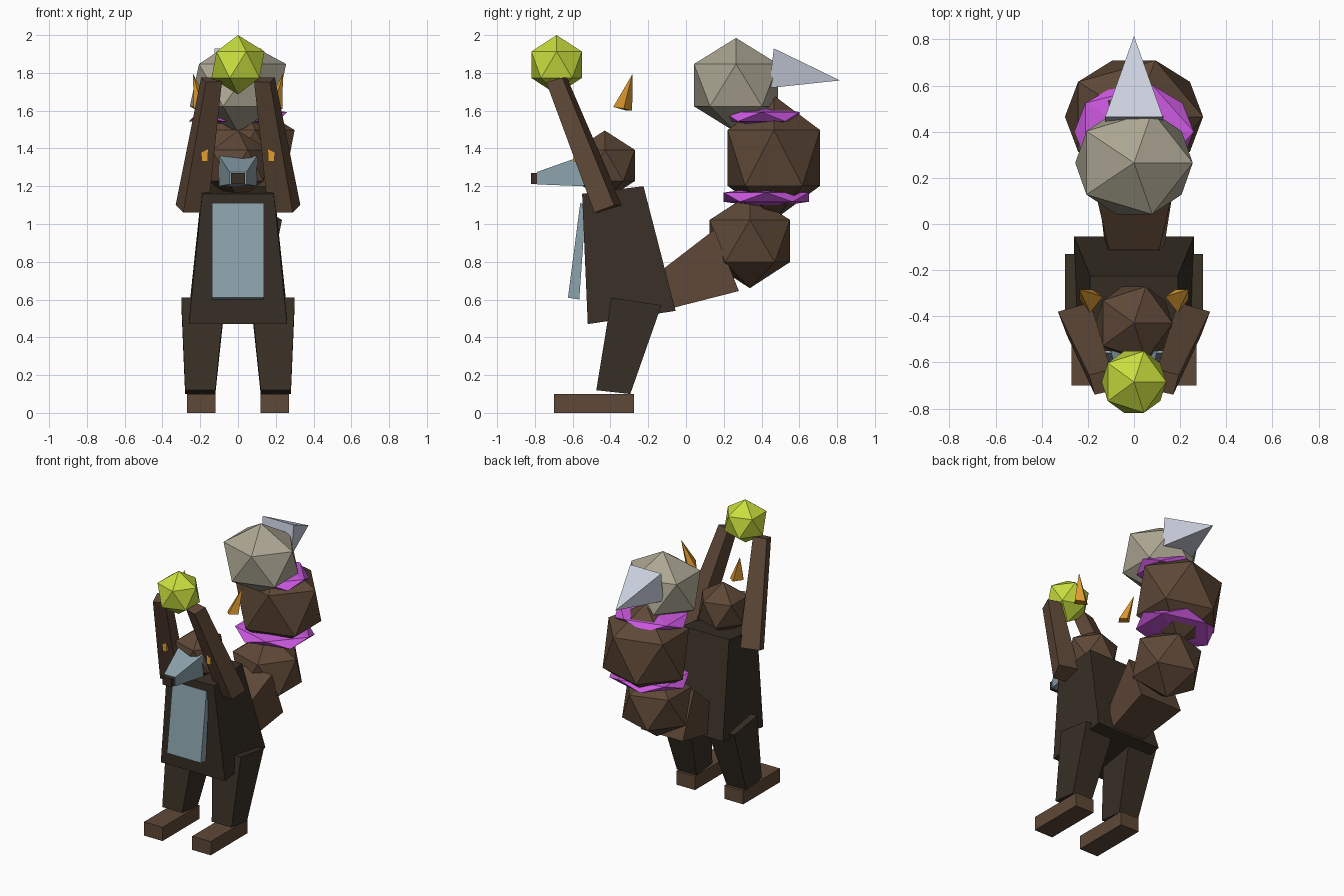
import bpy
import bmesh
from mathutils import Vector

default_cube = bpy.data.objects.get("Cube")
if default_cube:
    bpy.data.objects.remove(default_cube, do_unlink=True)


def to_linear(channel):
    value = channel / 255
    return value / 12.92 if value <= 0.04045 else ((value + 0.055) / 1.055) ** 2.4


def make_material(name, red, green, blue):
    material = bpy.data.materials.new(name)
    material.use_nodes = True
    colour = (to_linear(red), to_linear(green), to_linear(blue), 1)
    material.diffuse_color = colour
    shader = next(n for n in material.node_tree.nodes if n.type == 'BSDF_PRINCIPLED')
    shader.inputs["Base Color"].default_value = colour
    return material


dark_fur = make_material("dark brown fur", 56, 47, 37)
brown_fur = make_material("brown fur", 94, 72, 55)
pale_blue = make_material("pale blue grey", 140, 162, 172)
purple = make_material("purple", 204, 88, 224)
lime = make_material("lime", 200, 222, 62)
stone = make_material("stone grey", 172, 166, 146)
silver = make_material("silver", 202, 208, 222)
amber = make_material("amber", 226, 156, 48)


def finish(name, bm, material, mirrored=False):
    """Turn a bmesh into an object, optionally mirrored across x."""
    if mirrored:
        copy = bmesh.ops.duplicate(bm, geom=bm.verts[:] + bm.edges[:] + bm.faces[:])
        for item in copy["geom"]:
            if isinstance(item, bmesh.types.BMVert):
                item.co.x *= -1
    bmesh.ops.recalc_face_normals(bm, faces=bm.faces)
    mesh = bpy.data.meshes.new(name)
    bm.to_mesh(mesh)
    bm.free()
    mesh.materials.append(material)
    obj = bpy.data.objects.new(name, mesh)
    bpy.context.collection.objects.link(obj)
    return obj


def loft(name, first, last, material, mirrored=False):
    """Join two matching loops of corners; a single last point makes a spike."""
    bm = bmesh.new()
    start = [bm.verts.new(p) for p in first]
    end = [bm.verts.new(p) for p in last]
    count = len(start)
    bm.faces.new(start)
    if len(end) > 1:
        bm.faces.new(end)
    for i in range(count):
        j = (i + 1) % count
        if len(end) > 1:
            bm.faces.new((start[i], start[j], end[j], end[i]))
        else:
            bm.faces.new((start[i], start[j], end[0]))
    return finish(name, bm, material, mirrored)


def section(x0, x1, front, back):
    """Four corners spanning x0..x1 between two (y, z) points."""
    return [(x0, *front), (x1, *front), (x1, *back), (x0, *back)]


def gem(name, centre, radii, material):
    """Twenty sided ball with separate radii."""
    bm = bmesh.new()
    bmesh.ops.create_icosphere(bm, subdivisions=1, radius=1)
    for vert in bm.verts:
        vert.co = Vector(centre) + vert.co * Vector(radii)
    return finish(name, bm, material)


# Feet and legs
loft("feet", section(0.12, 0.27, (-0.70, 0), (-0.275, 0)),
     section(0.12, 0.27, (-0.70, 0.10), (-0.275, 0.10)), brown_fur, True)
loft("legs", section(0.12, 0.28, (-0.475, 0.12), (-0.295, 0.10)),
     section(0.07, 0.30, (-0.395, 0.61), (-0.13, 0.57)), dark_fur, True)

# Body and belly plate
loft("torso", section(-0.26, 0.26, (-0.52, 0.47), (-0.055, 0.54)),
     section(-0.19, 0.19, (-0.55, 1.16), (-0.225, 1.20)), dark_fur)
loft("belly", section(-0.137, 0.137, (-0.625, 0.61), (-0.565, 0.60)),
     section(-0.137, 0.137, (-0.56, 1.11), (-0.53, 1.10)), pale_blue)

# Head with snout, nose, eyes and floating horns
gem("head", (0, -0.43, 1.31), (0.187, 0.187, 0.185), brown_fur)
loft("snout", section(-0.045, 0.045, (-0.79, 1.21), (-0.79, 1.275)),
     section(-0.10, 0.10, (-0.54, 1.20), (-0.55, 1.36)), pale_blue)
loft("nose", section(-0.038, 0.038, (-0.82, 1.212), (-0.82, 1.27)),
     section(-0.038, 0.038, (-0.78, 1.212), (-0.78, 1.27)), dark_fur)
loft("eyes", section(0.16, 0.193, (-0.595, 1.33), (-0.54, 1.33)),
     section(0.16, 0.193, (-0.595, 1.395), (-0.54, 1.395)), amber, True)
loft("horns", [(0.135, -0.315, 1.60), (0.19, -0.385, 1.62),
               (0.235, -0.33, 1.61), (0.18, -0.285, 1.60)],
     [(0.238, -0.283, 1.795)], amber, True)

# Raised arms holding a ball
loft("arms", [(0.33, -0.38, 1.10), (0.19, -0.34, 1.10),
              (0.16, -0.46, 1.06), (0.29, -0.485, 1.06)],
     [(0.195, -0.655, 1.775), (0.10, -0.63, 1.775),
      (0.085, -0.72, 1.755), (0.17, -0.74, 1.75)], brown_fur, True)
gem("ball", (0, -0.685, 1.843), (0.157, 0.157, 0.157), lime)

# Tail built from a tapered base, stacked gems and flat collars
loft("tail_base", section(-0.11, 0.11, (-0.23, 0.515), (-0.11, 0.77)),
     section(-0.17, 0.17, (0.28, 0.645), (0.15, 0.97)), brown_fur)
gem("tail_lower", (0, 0.338, 0.91), (0.26, 0.25, 0.25), brown_fur)
gem("tail_lower_collar", (0, 0.425, 1.142), (0.31, 0.265, 0.055), purple)
gem("tail_upper", (0, 0.465, 1.35), (0.335, 0.288, 0.33), brown_fur)
gem("tail_upper_collar", (0, 0.40, 1.568), (0.29, 0.237, 0.055), purple)
gem("tail_tip", (0, 0.265, 1.735), (0.285, 0.262, 0.25), stone)
loft("tail_spike", section(-0.125, 0.125, (0.44, 1.72), (0.465, 1.93)),
     [(0, 0.815, 1.76)], silver)
